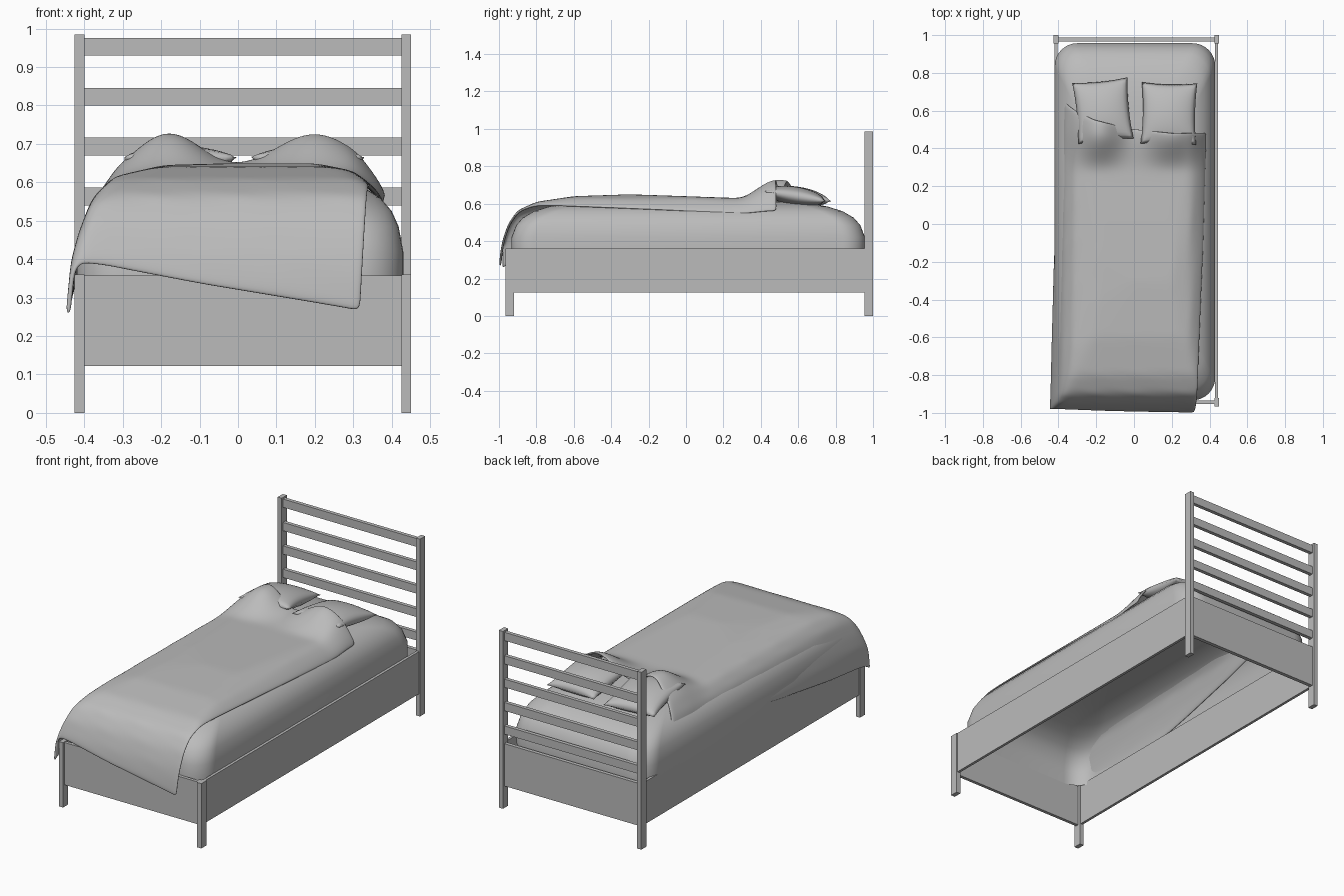
import bpy, bmesh, math
from mathutils import Matrix, Vector

if "Cube" in bpy.data.objects:
    bpy.data.objects.remove(bpy.data.objects["Cube"])

GREY = (0.5, 0.5, 0.5, 1)
grey = bpy.data.materials.new("plain grey")
grey.diffuse_color = GREY
grey.use_nodes = True
grey.node_tree.nodes["Principled BSDF"].inputs["Base Color"].default_value = GREY


def finish(name, bm, smooth=False):
    bmesh.ops.recalc_face_normals(bm, faces=bm.faces)
    mesh = bpy.data.meshes.new(name)
    bm.to_mesh(mesh)
    bm.free()
    mesh.materials.append(grey)
    if smooth:
        mesh.polygons.foreach_set("use_smooth", [True] * len(mesh.polygons))
    obj = bpy.data.objects.new(name, mesh)
    bpy.context.collection.objects.link(obj)
    return obj


def box(name, x, y, z):
    """Box from (low, high) pairs."""
    bm = bmesh.new()
    bmesh.ops.create_cube(bm, size=1)
    for v in bm.verts:
        v.co = [(a + b) / 2 + c * (b - a) for (a, b), c in zip((x, y, z), v.co)]
    return finish(name, bm)


def ease(t):
    t = min(max(t, 0), 1)
    return t * t * (3 - 2 * t)


def lookup(points, x):
    """Piecewise linear value at x."""
    if x <= points[0][0]:
        return points[0][1]
    for (a, p), (b, q) in zip(points, points[1:]):
        if x <= b:
            return p + (q - p) * (x - a) / (b - a)
    return points[-1][1]


def along(path, d):
    """Point at distance d along a polyline."""
    for a, b in zip(path, path[1:]):
        a, b = Vector(a), Vector(b)
        step = (b - a).length
        if d <= step or tuple(b) == tuple(Vector(path[-1])):
            return a.lerp(b, d / step)
        d -= step


# Frame: posts, panels and headboard slats
LEFT, RIGHT = (0.425, 0.45), (-0.425, -0.4)
INNER = (-0.405, 0.43)
for side, x in (("left", LEFT), ("right", RIGHT)):
    box(f"{side}_front_post", x, (-0.965, -0.92), (0, 0.36))
    box(f"{side}_back_post", x, (0.955, 1.0), (0, 0.985))
box("left_side_panel", (0.43, 0.445), (-0.925, 0.96), (0.125, 0.36))
box("right_side_panel", (-0.42, -0.405), (-0.925, 0.96), (0.125, 0.36))
box("foot_panel", INNER, (-0.953, -0.935), (0.122, 0.357))
box("head_panel", INNER, (0.967, 0.988), (0.122, 0.357))
for i in range(5):
    z = 0.41 + 0.13 * i
    box(f"headboard_slat_{i + 1}", INNER, (0.967, 0.988), (z, z + 0.046))


# Mattress: open dome of rounded rectangular rings (inset x, inset y, height)
RINGS = [(0, 0, 0.34), (0, 0, 0.42), (0.012, 0.025, 0.485), (0.03, 0.06, 0.525),
         (0.06, 0.12, 0.56), (0.1, 0.2, 0.585), (0.2, 0.34, 0.61), (0.36, 0.6, 0.615)]


def rounded_ring(bm, ix, iy, z, steps=8):
    hx, hy = 0.425 - ix, 0.945 - iy
    r = min(0.12, hx * 0.9)
    ring = []
    for q, (sx, sy) in enumerate([(1, 1), (-1, 1), (-1, -1), (1, -1)]):
        for k in range(steps + 1):
            a = (q + k / steps) * math.pi / 2
            ring.append(bm.verts.new((0.005 + sx * (hx - r) + r * math.cos(a),
                                      0.012 + sy * (hy - r) + r * math.sin(a), z)))
    return ring


bm = bmesh.new()
rings = [rounded_ring(bm, *r) for r in RINGS]
for low, high in zip(rings, rings[1:]):
    for k in range(len(low)):
        n = (k + 1) % len(low)
        bm.faces.new((low[k], low[n], high[n], high[k]))
bm.faces.new(rings[-1])
finish("mattress", bm, True)


# Pillows: puffed grids with pinched corners
def pillow(name, x, y, turn):
    bm = bmesh.new()
    for side in (1, -1):
        grid = bmesh.ops.create_grid(bm, x_segments=20, y_segments=20, size=1)
        for v in grid["verts"]:
            a, b = v.co.x, v.co.y
            puff = max((1 - a * a) * (1 - b * b), 0) ** 0.5
            v.co = (0.147 * a * (1 - 0.06 * (1 - b * b)),
                    0.165 * b * (1 - 0.06 * (1 - a * a)), side * 0.05 * puff)
    bmesh.ops.remove_doubles(bm, verts=bm.verts, dist=0.0005)
    bm.transform(Matrix.Translation((x, y, 0.64)) @ Matrix.Rotation(turn, 4, "Z")
                 @ Matrix.Rotation(-0.16, 4, "X"))
    finish(name, bm, True)


pillow("right_pillow", -0.165, 0.6, 0.1)
pillow("left_pillow", 0.185, 0.585, -0.02)


# Blanket: sheet draped over a cross and a lengthwise profile of (position, drop)
ACROSS = [(-0.45, 0.4), (-0.437, 0.25), (-0.418, 0.18), (-0.385, 0.09), (-0.33, 0.035),
          (-0.2, 0.005), (0, 0), (0.2, 0), (0.3, 0.02), (0.34, 0.05), (0.37, 0.08),
          (0.395, 0.125)]
LENGTH = [(-1.0, 0.385), (-0.993, 0.31), (-0.98, 0.24), (-0.95, 0.155), (-0.9, 0.085),
          (-0.8, 0.04), (-0.6, 0.01), (-0.3, 0), (0, 0.01), (0.28, 0.02), (0.7, 0.04)]
RIGHT_HEM = [(0, 0.02), (0.25, 0.06), (0.5, 0.12), (1, 0.28)]
LEFT_HEM = [(0, 1.055), (0.3, 1.09), (1, 1.16)]
FOOT_HEM = [(0, 0.14), (0.15, 0.14), (0.35, 0.12), (0.6, 0.07), (1, 0)]
HEAD_HEM = [(0, 1.89), (0.12, 1.84), (0.25, 1.79), (0.5, 1.74), (0.75, 1.715), (1, 1.72)]


def drape(u, v):
    s = lookup(RIGHT_HEM, v) * (1 - u) + lookup(LEFT_HEM, v) * u
    t = lookup(FOOT_HEM, u) * (1 - v) + lookup(HEAD_HEM, u) * v
    x, dx = along(ACROSS, s)
    y, dy = along(LENGTH, t)
    drop = (dx ** 4 + dy ** 4) ** 0.25
    # raised where it covers the pillows
    bump = (math.exp(-((x + 0.19) / 0.13) ** 2) + math.exp(-((x - 0.2) / 0.15) ** 2))
    lift = 0.11 * bump * ease((y - 0.27) / 0.22) * (1 - 0.4 * ease((y - 0.52) / 0.2))
    if x < 0:
        x *= 1 - 0.06 * v
    return x, y, 0.65 - drop + lift


bm = bmesh.new()
NU, NV = 28, 44
sheet = [[bm.verts.new(drape(i / NU, j / NV)) for i in range(NU + 1)] for j in range(NV + 1)]
for j in range(NV):
    for i in range(NU):
        bm.faces.new((sheet[j][i], sheet[j][i + 1], sheet[j + 1][i + 1], sheet[j + 1][i]))
blanket = finish("blanket", bm, True)
thick = blanket.modifiers.new("thickness", "SOLIDIFY")
thick.thickness = 0.012
thick.offset = -1
soft = blanket.modifiers.new("soft", "SUBSURF")
soft.levels = soft.render_levels = 2
